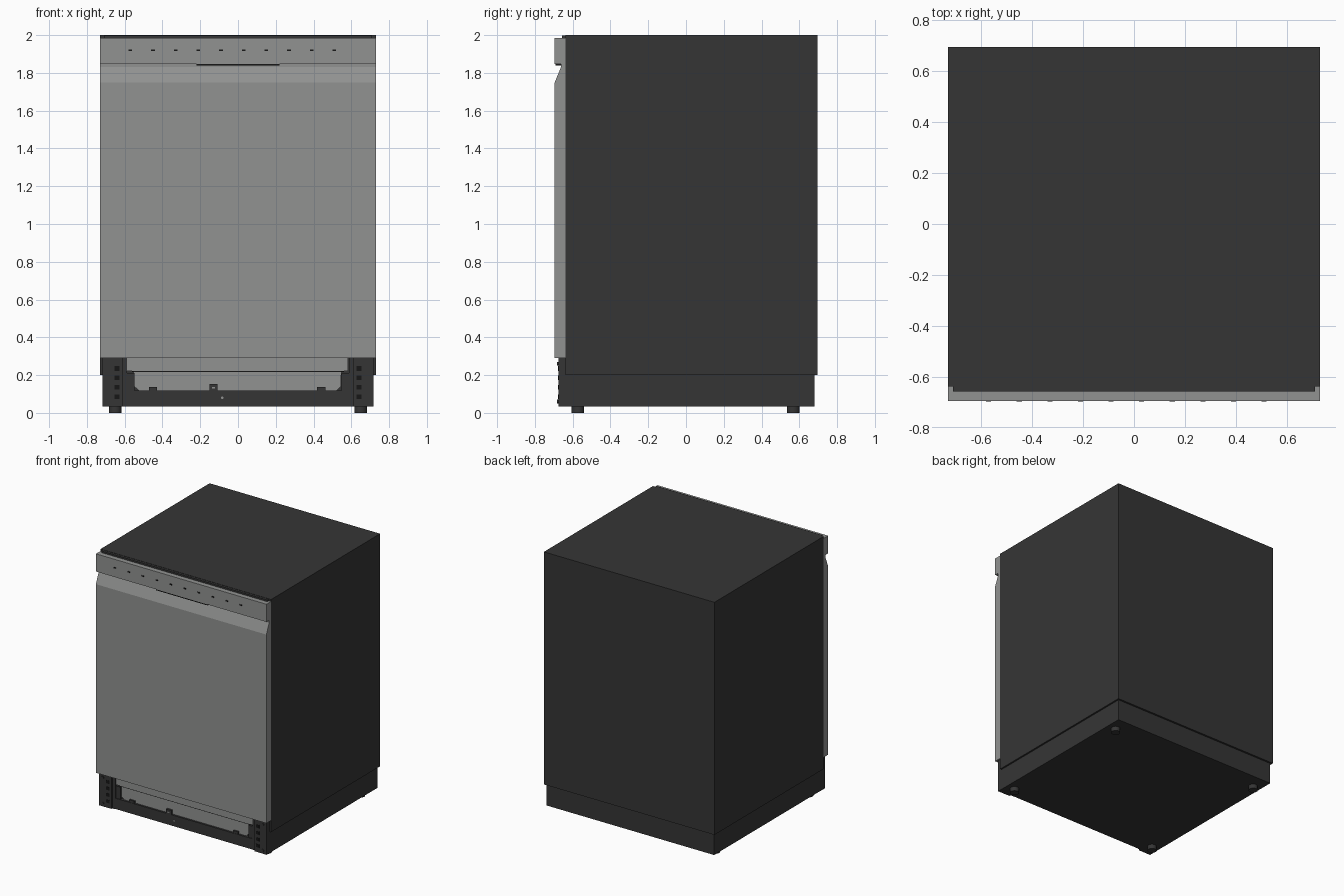
import bpy, bmesh
from mathutils import Matrix, Vector

cube = bpy.data.objects.get("Cube")
if cube:
    bpy.data.objects.remove(cube, do_unlink=True)


def material(name, rgb):
    m = bpy.data.materials.new(name)
    m.use_nodes = True
    m.diffuse_color = (*rgb, 1)
    m.node_tree.nodes["Principled BSDF"].inputs["Base Color"].default_value = (*rgb, 1)
    return m


STEEL = material("brushed_steel", (0.285, 0.29, 0.285))
DARK = material("charcoal", (0.036, 0.036, 0.036))
BLACK = material("black", (0.008, 0.008, 0.008))


def finish(name, bm, mat):
    bmesh.ops.recalc_face_normals(bm, faces=bm.faces)
    me = bpy.data.meshes.new(name)
    bm.to_mesh(me)
    bm.free()
    me.materials.append(mat)
    ob = bpy.data.objects.new(name, me)
    bpy.context.scene.collection.objects.link(ob)
    return ob


def box(name, mat, x, y, z):
    bm = bmesh.new()
    bmesh.ops.create_cube(bm, size=1)
    for v in bm.verts:
        for i, (lo, hi) in enumerate((x, y, z)):
            v.co[i] = lo if v.co[i] < 0 else hi
    return finish(name, bm, mat)


def prism(name, mat, points, offset):
    """Extrude a closed outline along an offset."""
    bm = bmesh.new()
    face = bm.faces.new([bm.verts.new(p) for p in points])
    out = bmesh.ops.extrude_face_region(bm, geom=[face])
    bmesh.ops.translate(bm, vec=Vector(offset),
                        verts=[g for g in out["geom"] if isinstance(g, bmesh.types.BMVert)])
    return finish(name, bm, mat)


def cylinder(name, mat, centre, radius, depth, axis="Z"):
    bm = bmesh.new()
    bmesh.ops.create_cone(bm, cap_ends=True, segments=20, radius1=radius,
                          radius2=radius, depth=depth)
    if axis == "Y":
        bmesh.ops.rotate(bm, verts=bm.verts, matrix=Matrix.Rotation(1.5707963, 3, "X"))
    bmesh.ops.translate(bm, verts=bm.verts, vec=Vector(centre))
    ob = finish(name, bm, mat)
    for p in ob.data.polygons:
        p.use_smooth = len(p.vertices) == 4
    return ob


W = 0.73
FRONT = -0.695

# Cabinet, plinth and top seal
box("cabinet", DARK, (-W, W), (-0.638, 0.695), (0.2, 2))
box("plinth", DARK, (-0.717, 0.717), (-0.625, 0.68), (0.035, 0.21))
box("top_seal", DARK, (-0.71, 0.71), (-0.657, -0.63), (1.97, 1.998))

# Door with a bevelled finger recess at the top
profile = [(FRONT, 0.29), (FRONT, 1.75), (-0.662, 1.83), (-0.662, 1.86),
           (-0.637, 1.86), (-0.637, 0.29)]
prism("door", STEEL, [(-W, y, z) for y, z in profile], (2 * W, 0, 0))

# Control panel, indicator marks and pocket handle lip
box("control_panel", STEEL, (-W, W), (FRONT, -0.637), (1.848, 1.985))
for i in range(10):
    x = -0.57 + 0.12 * i
    box(f"indicator_{i + 1}", BLACK, (x - 0.01, x + 0.01),
        (FRONT - 0.002, FRONT + 0.002), (1.915, 1.925))
box("handle_lip", BLACK, (-0.22, 0.22), (-0.69, -0.65), (1.838, 1.848))

# Toe kick: upper strip, lower steel plate with clipped corners, dark sill
box("upper_kick_strip", STEEL, (-0.587, 0.582), (-0.655, -0.63), (0.222, 0.292))
outline = [(-0.55, 0.22), (0.545, 0.22), (0.545, 0.14), (0.52, 0.115),
           (-0.52, 0.115), (-0.55, 0.14)]
prism("lower_kick_plate", STEEL, [(x, -0.645, z) for x, z in outline], (0, 0.02, 0))
box("kick_seam", BLACK, (-0.56, 0.56), (-0.652, -0.63), (0.216, 0.223))
box("sill", DARK, (-0.6, 0.6), (-0.66, -0.6), (0.035, 0.118))
for x in (-0.45, 0.44):
    box("sill_clip", DARK, (x - 0.022, x + 0.022), (-0.658, -0.63), (0.11, 0.137))
box("latch_block", DARK, (-0.152, -0.108), (-0.662, -0.63), (0.11, 0.152))
box("latch_pin", STEEL, (-0.138, -0.122), (-0.665, -0.66), (0.128, 0.138))
cylinder("sill_screw", STEEL, (-0.083, -0.66, 0.08), 0.007, 0.006, "Y")

# Corner columns with ribs, screws and levelling feet
for side, s in (("right", -1), ("left", 1)):
    def span(a, b):
        return tuple(sorted((s * a, s * b)))

    box(f"{side}_column", DARK, span(0.612, 0.718), (-0.675, -0.6), (0.035, 0.29))
    box(f"{side}_column_flange", DARK, span(0.587, 0.615), (-0.662, -0.6), (0.035, 0.29))
    box(f"{side}_column_bracket", DARK, span(0.547, 0.59), (-0.655, -0.6), (0.035, 0.212))
    for z in (0.085, 0.135, 0.185, 0.235):
        box(f"{side}_column_slot", BLACK, span(0.628, 0.655),
            (-0.677, -0.673), (z - 0.012, z + 0.012))
    for z in (0.06, 0.26):
        cylinder(f"{side}_column_screw", DARK, (s * 0.685, -0.677, z), 0.01, 0.01, "Y")
    for end, y in (("front", -0.572), ("back", 0.568)):
        cylinder(f"{side}_{end}_foot", DARK, (s * 0.65, y, 0.02), 0.033, 0.04)
